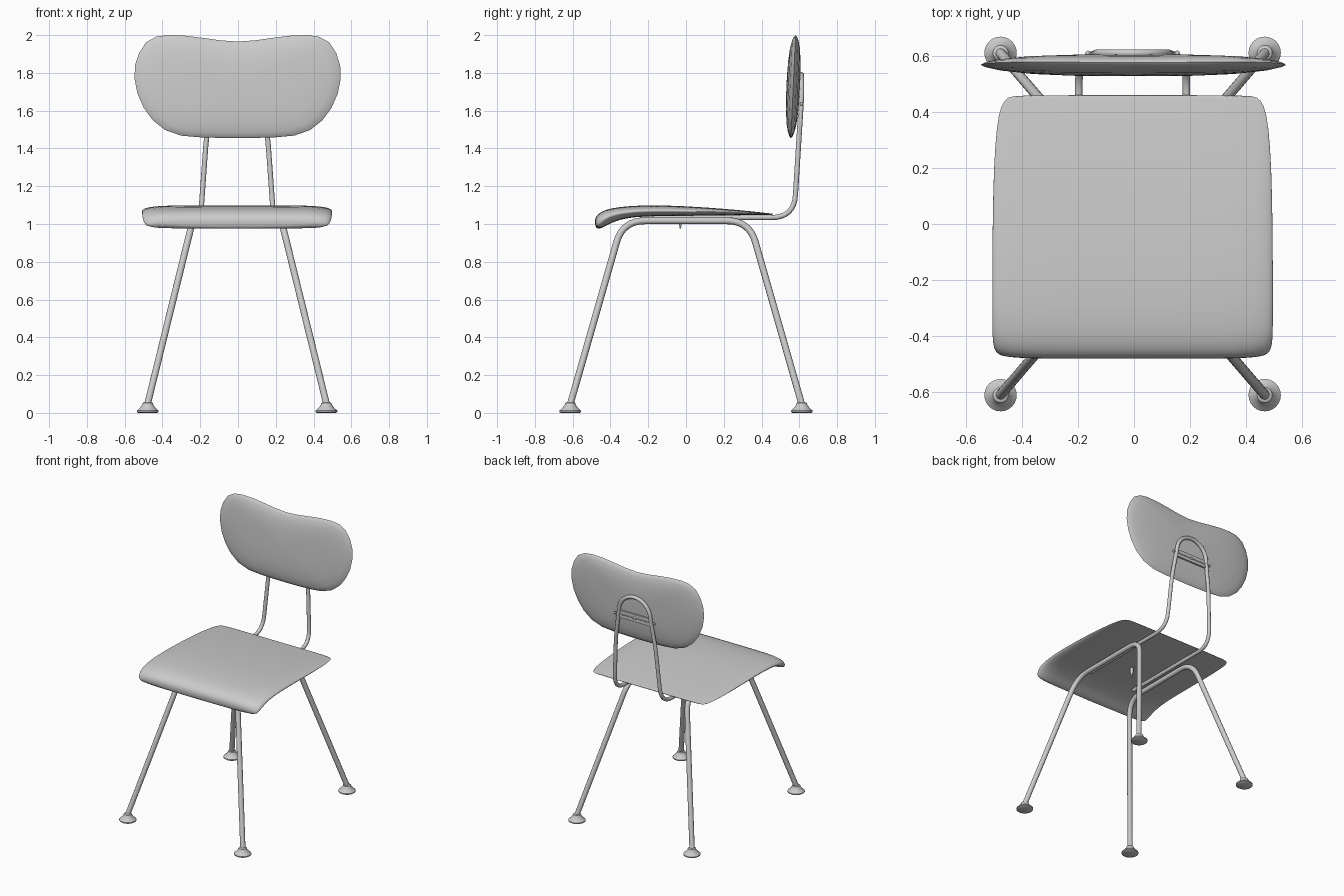
import bpy, bmesh, math
from mathutils import Vector

if "Cube" in bpy.data.objects:
    bpy.data.objects.remove(bpy.data.objects["Cube"])

DX = -0.005  # the frame and seat sit a hair left of centre

grey = bpy.data.materials.new("plain grey")
grey.diffuse_color = (0.6, 0.6, 0.6, 1)
grey.use_nodes = True
grey.node_tree.nodes["Principled BSDF"].inputs["Base Color"].default_value = grey.diffuse_color


def finish(name, bm, angle=40, subsurf=0):
    bmesh.ops.recalc_face_normals(bm, faces=bm.faces)
    me = bpy.data.meshes.new(name)
    bm.to_mesh(me)
    bm.free()
    ob = bpy.data.objects.new(name, me)
    bpy.context.collection.objects.link(ob)
    me.materials.append(grey)
    if subsurf:
        ob.modifiers.new("smooth", 'SUBSURF').levels = subsurf
        ob.modifiers["smooth"].render_levels = subsurf
    bpy.ops.object.select_all(action='DESELECT')
    ob.select_set(True)
    bpy.context.view_layer.objects.active = ob
    bpy.ops.object.shade_smooth_by_angle(angle=math.radians(angle))
    return ob


def loft(name, rings, **kw):
    """Skin closed rings of equal length and cap both ends."""
    bm = bmesh.new()
    vs = [[bm.verts.new(p) for p in r] for r in rings]
    n = len(vs[0])
    for a, b in zip(vs, vs[1:]):
        for i in range(n):
            j = (i + 1) % n
            bm.faces.new((a[i], a[j], b[j], b[i]))
    bm.faces.new(vs[0])
    bm.faces.new(vs[-1])
    return finish(name, bm, **kw)


def rounded(points, radii, steps=8):
    """Round the inner corners of a path."""
    p = [Vector(q) for q in points]
    out = [p[0]]
    for i in range(1, len(p) - 1):
        r = radii[i - 1]
        a = p[i] + (p[i - 1] - p[i]).normalized() * r
        b = p[i] + (p[i + 1] - p[i]).normalized() * r
        for k in range(steps + 1):
            t = k / steps
            out.append(a * (1 - t) ** 2 + p[i] * 2 * t * (1 - t) + b * t * t)
    return out + [p[-1]]


def tube(name, path, radius):
    cu = bpy.data.curves.new(name, 'CURVE')
    cu.dimensions = '3D'
    cu.bevel_depth = radius
    cu.bevel_resolution = 4
    cu.use_fill_caps = True
    sp = cu.splines.new('POLY')
    sp.points.add(len(path) - 1)
    for s, q in zip(sp.points, path):
        s.co = (q[0], q[1], q[2], 1)
    ob = bpy.data.objects.new(name, cu)
    bpy.context.collection.objects.link(ob)
    cu.materials.append(grey)
    bpy.ops.object.select_all(action='DESELECT')
    ob.select_set(True)
    bpy.context.view_layer.objects.active = ob
    bpy.ops.object.convert(target='MESH')
    bpy.ops.object.shade_smooth_by_angle(angle=math.radians(40))


def turned(name, profile, x, y, seg=24):
    """Round part from (radius, z) pairs."""
    loft(name, [[(x + r * math.cos(2 * math.pi * i / seg),
                  y + r * math.sin(2 * math.pi * i / seg), z) for i in range(seg)]
                for r, z in profile], angle=35)


# Seat: rings along the depth (top y, top z, bottom y, bottom z, half width)
stations = [
    (-.478, .984, -.470, .974, .45), (-.484, 1.01, -.445, .978, .485),
    (-.480, 1.04, -.41, .998, .498), (-.45, 1.066, -.37, 1.016, .502),
    (-.40, 1.084, -.32, 1.03, .503), (-.30, 1.096, -.25, 1.038, .503),
    (-.18, 1.100, -.18, 1.041, .503), (0, 1.095, 0, 1.043, .502),
    (.20, 1.081, .20, 1.045, .498), (.35, 1.067, .35, 1.047, .488),
    (.43, 1.058, .43, 1.048, .472), (.456, 1.055, .456, 1.049, .445),
    (.462, 1.053, .462, 1.050, .42)]
rings = []
for ty, tz, by, bz, w in stations:
    ring = []
    for i in range(36):
        a = 2 * math.pi * i / 36
        c, s = math.cos(a), math.sin(a)
        k = (s + 1) / 2
        x = DX + w * math.copysign(abs(c) ** 0.28, c)
        ring.append((x, by + (ty - by) * k, bz + (tz - bz) * k))
    rings.append(ring)
loft("seat", rings, angle=60, subsurf=1)

# Backrest: lens-shaped bean outline, half of it mirrored
half = [(0, 1.966), (.09, 1.972), (.19, 1.986), (.28, 1.997), (.37, 2.0),
        (.43, 1.992), (.485, 1.962), (.522, 1.905), (.543, 1.84), (.546, 1.77),
        (.530, 1.69), (.497, 1.615), (.45, 1.55), (.385, 1.498), (.30, 1.468),
        (.20, 1.459), (.10, 1.456), (0, 1.455)]
outline = half + [(-x, z) for x, z in half[-2:0:-1]]
ZC = 1.735
layers = [(-1, .05), (-.98, .25), (-.9, .5), (-.72, .74), (-.45, .9), (-.2, .975),
          (0, 1), (.2, .975), (.45, .9), (.72, .74), (.9, .5), (.98, .25), (1, .05)]
loft("backrest", [[(x * k - .002, .568 + .045 * (ZC + (z - ZC) * k - ZC) + .036 * d,
                    ZC + (z - ZC) * k) for x, z in outline] for d, k in layers], angle=60)


# Side leg frames: front leg, rail under the seat and back leg in one tube
def leg_x(z):
    return .473 - (z - .05) * .246


for side, label in ((-1, "left"), (1, "right")):
    pts = [(DX + side * leg_x(z), y, z) for y, z in
           ((-.613, .045), (-.335, 1.017), (.335, 1.017), (.613, .045))]
    tube(label + "_leg_frame", rounded(pts, (.12, .12)), .018)
    for y, end in ((-.613, "front"), (.613, "back")):
        turned(f"{label}_{end}_foot",
               [(.050, 0), (.058, .005), (.058, .012), (.042, .026), (.030, .042),
                (.027, .052), (.020, .056)], DX + side * .473, y)

# Backrest support: one hairpin tube from under the seat
arm = rounded([(.193, -.24, 1.034), (.193, .572, 1.034), (.163, .598, 1.45),
               (.13, .611, 1.66)], (.12, .06))
arch = [Vector((.13 * math.cos(math.pi * i / 16), .612, 1.66 + .13 * math.sin(math.pi * i / 16)))
        for i in range(1, 16)]
path = arm + arch + [Vector((-p.x, p.y, p.z)) for p in reversed(arm)]
tube("backrest_support", [p + Vector((DX, 0, 0)) for p in path], .0135)

# Mounting plate between the support arms, with rivet and side screws
bm = bmesh.new()
bmesh.ops.create_cube(bm, size=1)
for v in bm.verts:
    v.co = (DX + v.co.x * .27, .606 + v.co.y * .012, 1.635 + v.co.z * .055)
finish("mounting_plate", bm, angle=30)
for x, name in ((-.16, "left_screw"), (0, "centre_rivet"), (.16, "right_screw")):
    bm = bmesh.new()
    bmesh.ops.create_uvsphere(bm, u_segments=12, v_segments=8, radius=.009)
    bmesh.ops.translate(bm, vec=(DX + x, .612, 1.635), verts=bm.verts)
    finish(name, bm, angle=60)
tube("screw_rod", [(DX - .16, .611, 1.635), (DX + .16, .611, 1.635)], .004)

# Small fixing stud under the seat
turned("seat_stud", [(.003, .975), (.007, 1.0), (.012, 1.012), (.012, 1.046)], DX, -.03, 12)
